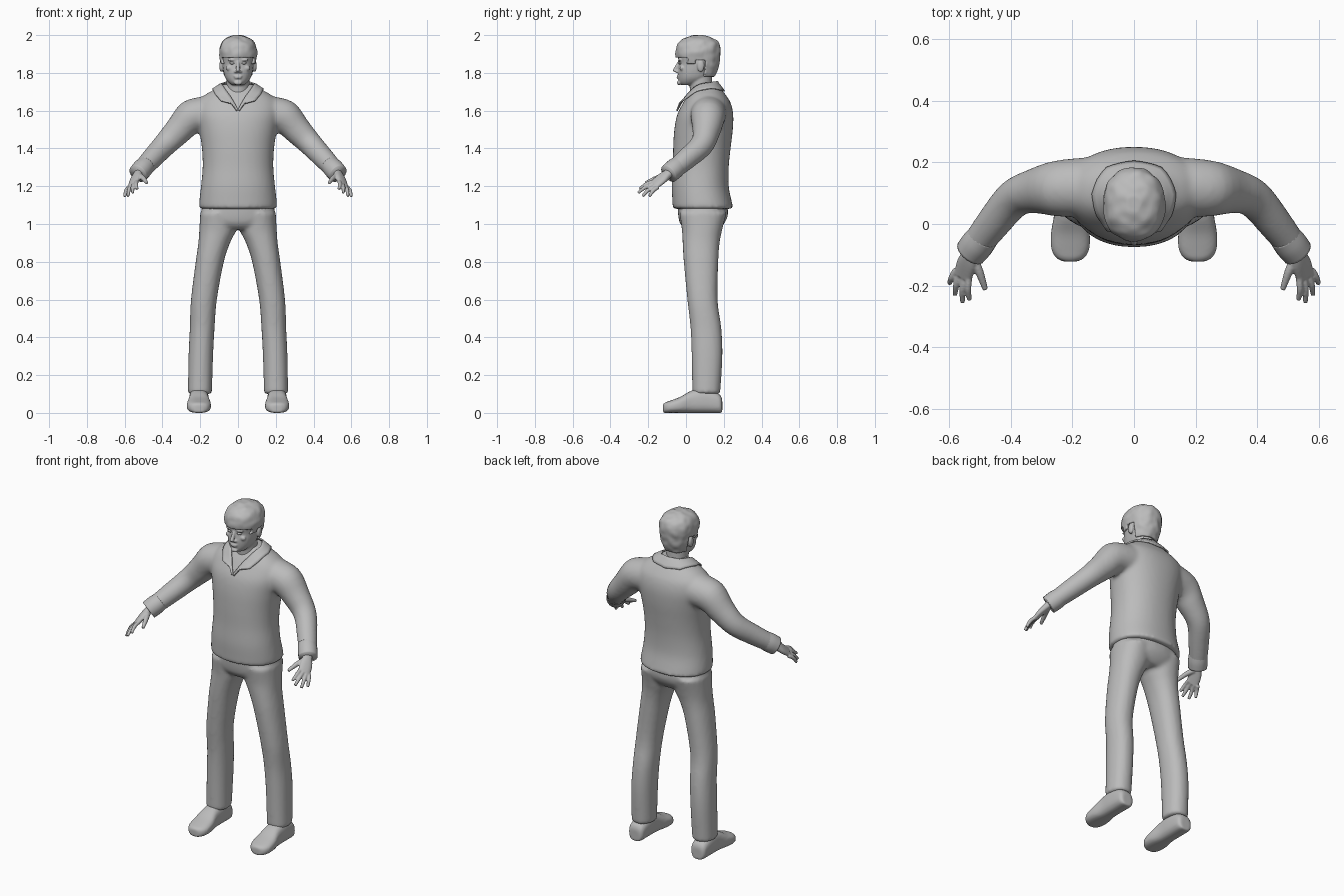
import bpy, bmesh, math
from mathutils import Vector, noise

cube = bpy.data.objects.get("Cube")
if cube:
    bpy.data.objects.remove(cube, do_unlink=True)

grey = bpy.data.materials.new("plain grey")
grey.use_nodes = True
grey.diffuse_color = (0.5, 0.5, 0.5, 1)
grey.node_tree.nodes["Principled BSDF"].inputs["Base Color"].default_value = (0.5, 0.5, 0.5, 1)


def ring(centre, u, v, n=2.0):
    """Flat record of one superellipse section: centre, two half axes, exponent."""
    return [*centre, *u, *v, n]


def level(z, half, y0, y1, x=0.0, n=2.2):
    """Horizontal section."""
    return ring((x, (y0 + y1) / 2, z), (half, 0, 0), (0, (y1 - y0) / 2, 0), n)


def spline(a, b, c, d, t):
    return [q + 0.5 * t * (r - p + t * (2 * p - 5 * q + 4 * r - s + t * (3 * (q - r) + s - p)))
            for p, q, r, s in zip(a, b, c, d)]


def loft(bm, rings, sides=32, steps=4):
    """Skin smoothly interpolated sections and cap both ends."""
    last = len(rings) - 1
    fine = []
    for i in range(last):
        four = [rings[min(max(i + k, 0), last)] for k in (-1, 0, 1, 2)]
        fine += [spline(*four, s / steps) for s in range(steps)]
    fine.append(rings[-1])
    loops = []
    for r in fine:
        c, u, v, power = Vector(r[:3]), Vector(r[3:6]), Vector(r[6:9]), 2 / r[9]
        loop = []
        for k in range(sides):
            a = math.tau * k / sides
            cs, sn = math.cos(a), math.sin(a)
            loop.append(bm.verts.new(c + u * math.copysign(abs(cs) ** power, cs)
                                     + v * math.copysign(abs(sn) ** power, sn)))
        loops.append(loop)
    for a, b in zip(loops, loops[1:]):
        for k in range(sides):
            j = (k + 1) % sides
            bm.faces.new((a[k], a[j], b[j], b[k]))
    bm.faces.new(loops[0])
    bm.faces.new(loops[-1])


def tube(bm, points, radii, side=1, sides=20):
    """Round limb along a path; side=-1 mirrors it."""
    pts = [Vector((p[0] * side, p[1], p[2])) for p in points]
    rings = []
    for i, p in enumerate(pts):
        t = (pts[min(i + 1, len(pts) - 1)] - pts[max(i - 1, 0)]).normalized()
        u = t.cross(Vector((0.3 * side, 1, 0.2))).normalized()
        rings.append(ring(p, u * radii[i], t.cross(u) * radii[i]))
    loft(bm, rings, sides)


def ball(bm, centre, size):
    made = bmesh.ops.create_uvsphere(bm, u_segments=20, v_segments=12, radius=1)["verts"]
    for v in made:
        v.co = Vector([c + a * s for c, a, s in zip(centre, v.co, size)])


def finish(bm, name, voxel=0.0, relax=0, mirror=False):
    """Make the object; voxel merges its overlapping volumes into one skin."""
    bmesh.ops.recalc_face_normals(bm, faces=bm.faces)
    mesh = bpy.data.meshes.new(name)
    bm.to_mesh(mesh)
    bm.free()
    mesh.materials.append(grey)
    for p in mesh.polygons:
        p.use_smooth = True
    ob = bpy.data.objects.new(name, mesh)
    bpy.context.collection.objects.link(ob)
    if voxel:
        m = ob.modifiers.new("merge", "REMESH")
        m.mode, m.voxel_size, m.use_smooth_shade = "VOXEL", voxel, True
    if relax:
        m = ob.modifiers.new("relax", "SMOOTH")
        m.factor, m.iterations = 0.5, relax
    if mirror:
        ob.modifiers.new("mirror", "MIRROR")
    return ob


# Shirt: body and both sleeves merged
bm = bmesh.new()
loft(bm, [level(*r) for r in (
    (1.08, .207, -.07, .252), (1.12, .205, -.072, .242), (1.2, .196, -.075, .226),
    (1.3, .187, -.07, .226), (1.4, .191, -.068, .236), (1.5, .206, -.062, .248),
    (1.58, .222, -.046, .25), (1.64, .215, -.016, .237), (1.68, .18, .008, .213),
    (1.71, .13, .03, .19), (1.74, .085, .05, .17))], 48)
sleeve = [(.14, .12, 1.585), (.25, .115, 1.565), (.32, .107, 1.49), (.39, .082, 1.417),
          (.46, .0, 1.342), (.525, -.085, 1.272)]
for side in (1, -1):
    tube(bm, sleeve, (.098, .091, .074, .063, .056, .048), side, 28)
shirt = finish(bm, "shirt", .011, 6)

# Turned cuffs
bm = bmesh.new()
tube(bm, [(.487, -.037, 1.313), (.508, -.064, 1.29), (.53, -.092, 1.266)], (.05, .054, .052))
finish(bm, "cuffs", mirror=True)

# Collar with pointed flaps and an open neck
top = [(0, .165, 1.755), (.06, .15, 1.752), (.085, .09, 1.74), (.065, .03, 1.71),
       (.036, -.005, 1.67), (.02, -.025, 1.64), (0, -.045, 1.605)]
low = [(0, .2, 1.70), (.085, .175, 1.70), (.125, .1, 1.695), (.12, .03, 1.685),
       (.09, -.02, 1.652), (.034, -.035, 1.638), (.008, -.048, 1.598)]
bm = bmesh.new()
pairs = [(bm.verts.new(a), bm.verts.new(b)) for a, b in zip(top, low)]
for (a, b), (c, d) in zip(pairs, pairs[1:]):
    bm.faces.new((a, b, d, c))
bmesh.ops.subdivide_edges(bm, edges=bm.edges[:], cuts=3, use_grid_fill=True)
collar = finish(bm, "collar", mirror=True)
m = collar.modifiers.new("rest on shirt", "SHRINKWRAP")
m.target, m.wrap_mode, m.offset = shirt, "OUTSIDE", 0.006
m = collar.modifiers.new("cloth", "SOLIDIFY")
m.thickness, m.offset = 0.008, 0

# Trousers: hips and both legs merged
bm = bmesh.new()
loft(bm, [level(*r) for r in (
    (1.14, .18, -.045, .215), (1.05, .196, -.042, .222), (1.0, .18, -.03, .2),
    (.97, .12, .0, .17))], 40)
legs = ((1.06, .005, .2, -.035, .216), (.97, .01, .205, -.022, .192),
        (.9, .042, .21, -.018, .178), (.8, .075, .224, -.012, .171),
        (.6, .112, .249, .007, .167), (.45, .124, .255, .024, .187),
        (.3, .132, .262, .03, .193), (.1, .138, .265, .034, .181))
for side in (1, -1):
    loft(bm, [level(z, (b - a) / 2, y0, y1, side * (a + b) / 2) for z, a, b, y0, y1 in legs])
finish(bm, "trousers", .011, 5)

# Shoes
bm = bmesh.new()
loft(bm, [ring((.207, y, h / 2), (w, 0, 0), (0, 0, h / 2), 2.7) for y, w, h in (
    (.192, .03, .07), (.175, .047, .1), (.1, .052, .13), (.03, .053, .118), (-.03, .063, .085),
    (-.08, .062, .066), (-.11, .046, .055), (-.122, .022, .045))])
finish(bm, "shoes", .007, 3, mirror=True)

# Hands: palm, four fingers and thumb merged
bm = bmesh.new()
across = Vector((.043, .025, -.03)).normalized()
thick = across.cross(Vector((.028, -.077, -.064))).normalized()
loft(bm, [ring(c, across * a, thick * b, 2.3) for c, a, b in (
    ((.515, -.07, 1.285), .027, .021), ((.53, -.095, 1.266), .027, .02),
    ((.543, -.127, 1.241), .036, .018), ((.557, -.17, 1.207), .035, .013))])
for root, tip in (((.536, -.17, 1.225), (.535, -.246, 1.185)),
                  ((.551, -.168, 1.212), (.557, -.254, 1.165)),
                  ((.565, -.16, 1.201), (.582, -.23, 1.148)),
                  ((.577, -.148, 1.195), (.6, -.194, 1.146))):
    root, tip = Vector(root), Vector(tip)
    bend = (root + tip) / 2 + Vector((.004, -.003, .006))
    tube(bm, [root, bend, tip], (.0115, .0105, .008), sides=14)
tube(bm, [(.525, -.11, 1.255), (.503, -.155, 1.243), (.483, -.213, 1.218)],
     (.019, .014, .009), sides=14)
finish(bm, "hands", .004, 2, mirror=True)

# Head: neck, skull, brow, nose, lips and ears merged
bm = bmesh.new()
tube(bm, [(0, .085, 1.64), (0, .08, 1.72), (0, .075, 1.8)], (.062, .06, .062), sides=28)
loft(bm, [level(*r) for r in (
    (1.735, .03, -.022, .04), (1.75, .05, -.036, .09), (1.775, .068, -.041, .125),
    (1.81, .078, -.043, .15), (1.85, .084, -.038, .165), (1.9, .09, -.044, .172),
    (1.95, .083, -.032, .168), (1.98, .055, .0, .135))])
tube(bm, [(0, -.034, 1.862), (0, -.05, 1.83), (0, -.062, 1.807)], (.008, .01, .012), sides=14)
ball(bm, (0, -.036, 1.747), (.022, .012, .012))
for z, w in ((1.782, .024), (1.774, .02)):
    ball(bm, (0, -.041, z), (w, .009, .005))
for s in (1, -1):
    ball(bm, (s * .012, -.045, 1.806), (.009, .009, .007))
    ball(bm, (s * .032, -.032, 1.869), (.024, .01, .007))
    ball(bm, (s * .045, -.022, 1.825), (.02, .012, .014))
    ball(bm, (s * .088, .078, 1.837), (.011, .019, .033))
finish(bm, "head", .0045, 3)

# Eyes
bm = bmesh.new()
ball(bm, (.031, -.03, 1.852), (.014, .011, .007))
finish(bm, "eyes", mirror=True)


# Hair: cap trimmed around the face, ears and nape
def hairline(y):
    if y < .005:
        return 1.88
    if y < .05:
        return 1.845
    return 1.87 if y < .1 else 1.775


bm = bmesh.new()
loft(bm, [level(*r) for r in (
    (1.76, .068, -.02, .142), (1.8, .082, -.035, .163), (1.84, .092, -.047, .174),
    (1.88, .099, -.053, .18), (1.92, .1, -.055, .184), (1.96, .087, -.04, .174),
    (1.985, .06, -.005, .14), (2.0, .022, .04, .09))], 56, 6)
bm.normal_update()
for v in bm.verts:
    v.co += v.normal * noise.noise(v.co * 28) * .005
low_faces = [f for f in bm.faces
             if f.calc_center_median().z < hairline(f.calc_center_median().y)]
bmesh.ops.delete(bm, geom=low_faces, context="FACES")
bmesh.ops.recalc_face_normals(bm, faces=bm.faces)
bmesh.ops.solidify(bm, geom=bm.faces[:], thickness=.018)
finish(bm, "hair", .0045, 3)
